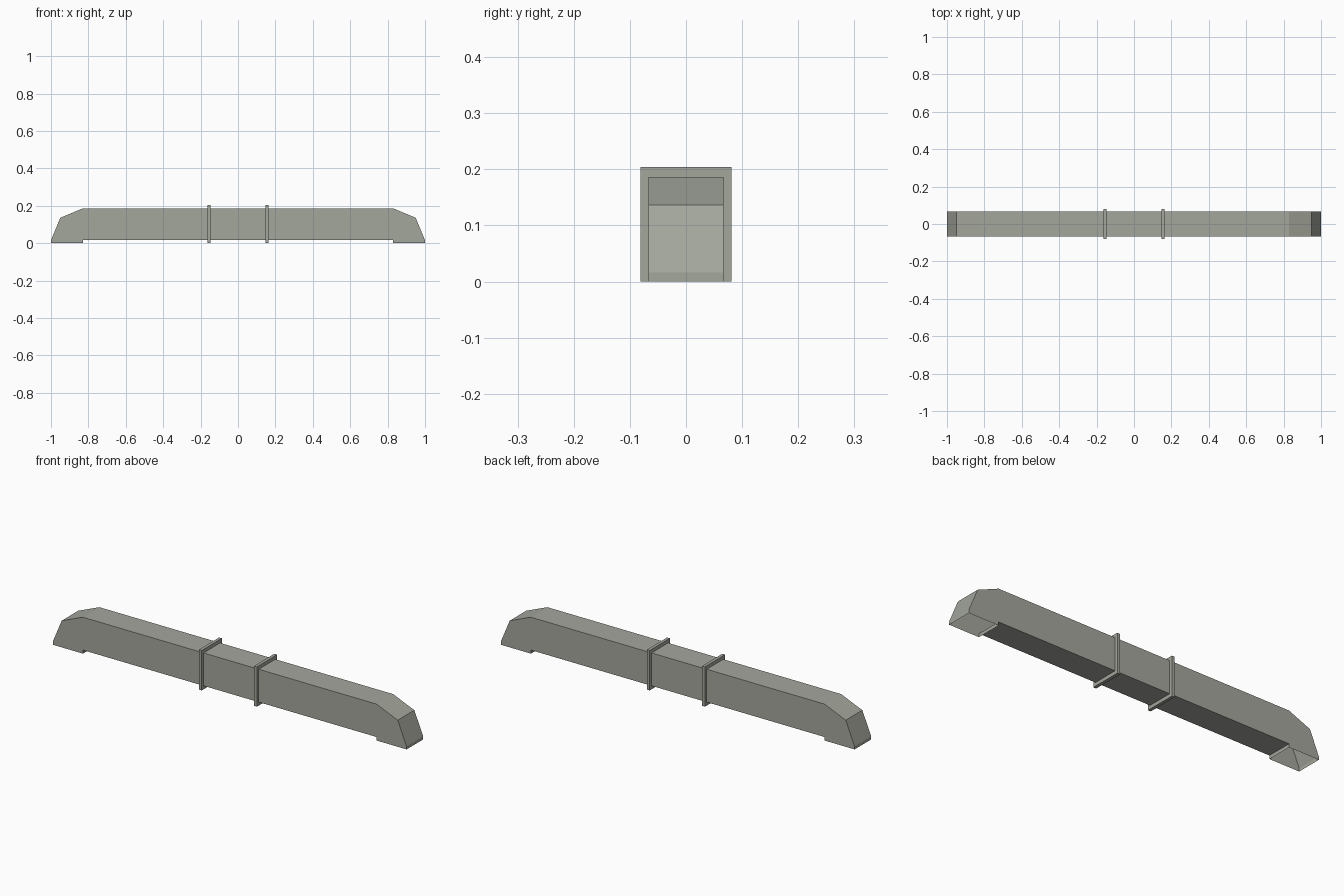
import bpy, bmesh

if "Cube" in bpy.data.objects:
    bpy.data.objects.remove(bpy.data.objects["Cube"])

metal = bpy.data.materials.new("grey_green_metal")
metal.diffuse_color = (0.37, 0.385, 0.335, 1)
metal.use_nodes = True
metal.node_tree.nodes["Principled BSDF"].inputs["Base Color"].default_value = metal.diffuse_color


def finish(name, bm):
    mesh = bpy.data.meshes.new(name)
    bm.to_mesh(mesh)
    bm.free()
    mesh.materials.append(metal)
    obj = bpy.data.objects.new(name, mesh)
    bpy.context.collection.objects.link(obj)
    return obj


# Duct shell: side profile extruded in y, open at the two downward mouths
half = [(0.83, 0.02), (0.83, 0.002), (1.0, 0.002), (1.0, 0.018),
        (0.95, 0.138), (0.83, 0.188)]
profile = half + [(-x, z) for x, z in reversed(half)]
W = 0.067
bm = bmesh.new()
front = [bm.verts.new((x, -W, z)) for x, z in profile]
back = [bm.verts.new((x, W, z)) for x, z in profile]
bm.faces.new(front)
bm.faces.new(back[::-1])
n = len(profile)
for i in range(n):
    j = (i + 1) % n
    bm.faces.new((front[j], front[i], back[i], back[j]))
bmesh.ops.recalc_face_normals(bm, faces=bm.faces)
mouths = [f for f in bm.faces
          if f.normal.z < -0.9 and f.calc_center_median().z < 0.01]
bmesh.ops.delete(bm, geom=mouths, context='FACES_ONLY')
finish("duct_shell", bm)

# Joint flanges around the middle section
for side, x in (("left", -0.156), ("right", 0.156)):
    bm = bmesh.new()
    bmesh.ops.create_cube(bm, size=1)
    for v in bm.verts:
        v.co = (x + v.co.x * 0.016, v.co.y * 0.163, 0.104 + v.co.z * 0.204)
    finish(side + "_flange", bm)

# Stand exactly on the ground
for obj in bpy.context.collection.objects:
    obj.location.z = -0.002
